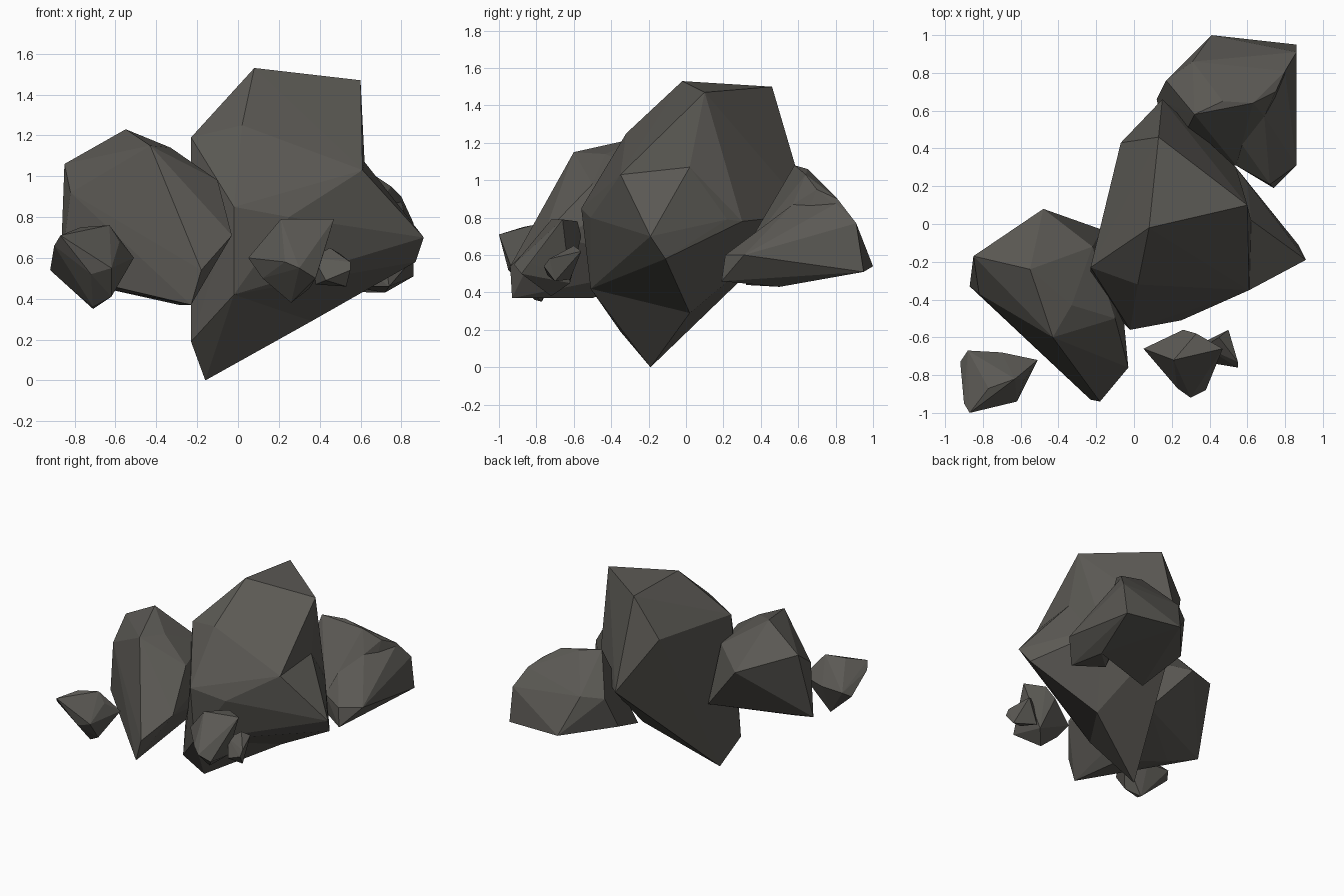
import bpy
import bmesh
from mathutils import Vector

# Remove the default object
default_cube = bpy.data.objects.get("Cube")
if default_cube:
    bpy.data.objects.remove(default_cube, do_unlink=True)

# One stone material
stone = bpy.data.materials.new("dark_grey_stone")
stone.use_nodes = True
stone_colour = (0.105, 0.1, 0.089, 1)
stone.diffuse_color = stone_colour
shader = stone.node_tree.nodes["Principled BSDF"]
shader.inputs["Base Color"].default_value = stone_colour
shader.inputs["Roughness"].default_value = 0.9


def make_rock(name, *corners):
    """Wrap a faceted convex boulder around corners given in hundredths."""
    bm = bmesh.new()
    for corner in corners:
        bm.verts.new(Vector(corner) / 100)
    hull = bmesh.ops.convex_hull(bm, input=bm.verts[:])
    # Drop any corner that ended up inside the boulder
    inside = {item for item in hull["geom_interior"] + hull["geom_unused"]
              if isinstance(item, bmesh.types.BMVert)}
    bmesh.ops.delete(bm, geom=list(inside), context="VERTS")
    bmesh.ops.recalc_face_normals(bm, faces=bm.faces[:])
    for face in bm.faces:
        face.smooth = False
    mesh = bpy.data.meshes.new(name)
    bm.to_mesh(mesh)
    bm.free()
    mesh.materials.append(stone)
    rock = bpy.data.objects.new(name, mesh)
    bpy.context.scene.collection.objects.link(rock)
    return rock


# Tall central boulder: crown, front face, back, underside
make_rock(
    "central_boulder",
    (8, -2, 153), (60, 10, 147), (13, 46, 150),
    (-23, -23, 119), (2, -32, 125), (-2, -56, 85), (-2, -51, 42),
    (25, -51, 80), (61, -35, 103), (62, 2, 107),
    (54, 30, 78), (-7, 43, 120), (15, 66, 82),
    (-23, -35, 19), (-16, -19, 0), (36, 2, 29),
)

# Spur jutting from the flank of the central boulder
make_rock(
    "central_boulder_spur",
    (61, -35, 103), (62, 2, 107), (91, -19, 70), (87, -11, 58),
    (60, 22, 79), (54, 30, 78), (36, 2, 29), (25, -51, 80), (-2, -51, 42),
)

# Leaning slab beside it: top ridge, outer side, inner side, base
make_rock(
    "side_boulder",
    (-55, -24, 123), (-33, -43, 114), (-43, -60, 115), (-22, -12, 100),
    (-85, -17, 106), (-82, -37, 92), (-87, -33, 52), (-48, 8, 92),
    (-10, -50, 98), (-3, -76, 71), (-7, -34, 80), (-17, -3, 55),
    (-18, -94, 54), (-23, -93, 37), (-29, -50, 37), (-65, -40, 45),
)

# Broad boulder behind: crown ridge, rear, inner root
make_rock(
    "back_boulder",
    (32, 58, 108), (47, 65, 106), (63, 64, 103), (75, 70, 95),
    (80, 81, 90), (69, 57, 87), (86, 91, 77), (86, 95, 51),
    (41, 100, 54), (31, 86, 82), (17, 76, 80), (12, 66, 56),
    (19, 32, 44), (54, 31, 62), (72, 50, 43),
)

# Lower shoulder of the back boulder
make_rock(
    "back_boulder_shoulder",
    (69, 57, 87), (48, 55, 85), (80, 81, 88), (86, 91, 77),
    (86, 95, 51), (72, 21, 60), (74, 19, 46), (86, 31, 60),
    (72, 50, 43), (54, 31, 62), (54, 33, 46),
)

# Small stone in front of the slab
make_rock(
    "small_front_stone",
    (-88, -67, 58), (-70, -68, 58), (-51, -72, 60), (-92, -73, 54),
    (-90, -95, 66), (-87, -100, 71), (-77, -87, 75), (-63, -82, 76),
    (-58, -82, 68), (-62, -94, 55), (-72, -95, 52),
    (-62, -84, 41), (-71, -77, 35), (-71, -81, 36),
)

# Small pointed stone in front of the central boulder
make_rock(
    "small_pointed_stone",
    (5, -66, 60), (21, -72, 79), (26, -56, 70), (33, -58, 78),
    (47, -66, 79), (30, -92, 55), (38, -88, 50), (23, -87, 58),
    (26, -72, 38), (35, -62, 45), (12, -70, 50), (40, -83, 56),
)

# Knob fused to the pointed stone
make_rock(
    "small_stone_knob",
    (50, -56, 62), (55, -73, 58), (55, -76, 54), (53, -70, 46),
    (38, -62, 47), (37, -65, 60), (45, -60, 65), (43, -74, 49),
)
